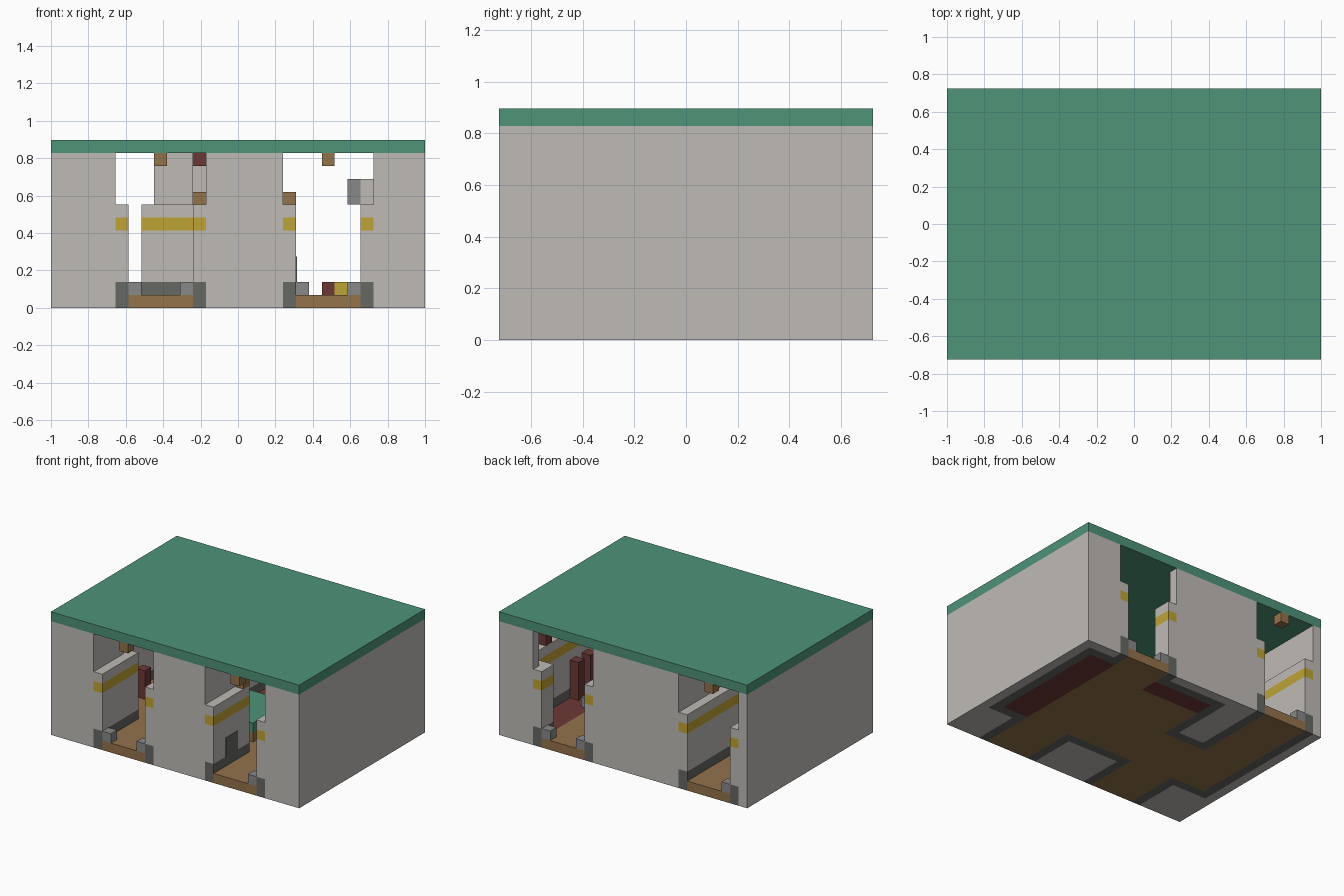
import bpy, bmesh

cube = bpy.data.objects.get("Cube")
if cube:
    bpy.data.objects.remove(cube)

NX, NY = 29, 21          # plan size in grid cells
U = 2 / NX               # cell size


def material(name, rgb):
    lin = [((c / 255 + 0.055) / 1.055) ** 2.4 for c in rgb] + [1]
    m = bpy.data.materials.new(name)
    m.use_nodes = True
    m.diffuse_color = lin
    m.node_tree.nodes["Principled BSDF"].inputs["Base Color"].default_value = lin
    return m


WALL = material("warm grey plaster", (191, 187, 182))
TRIM = material("dark grey trim", (102, 104, 99))
WOOD = material("brown wood", (148, 115, 75))
RUG = material("dark red", (108, 57, 53))
GREEN = material("green", (78, 147, 121))
YELLOW = material("yellow", (190, 163, 54))
METAL = material("grey metal", (137, 137, 137))


def rect(x0, x1, y0, y1):
    return {(x, y) for x in range(max(x0, 0), min(x1, NX))
            for y in range(max(y0, 0), min(y1, NY))}


def slab(name, cells, z0, z1, mat, joined=frozenset()):
    """Extrude a set of plan cells, leaving out sides shared with joined cells."""
    bm = bmesh.new()

    def quad(pts):
        bm.faces.new([bm.verts.new(((x - NX / 2) * U, (y - NY / 2) * U, z * U))
                      for x, y, z in pts])

    for x, y in cells:
        ring = [(x, y), (x + 1, y), (x + 1, y + 1), (x, y + 1)]
        quad([(a, b, z1) for a, b in ring])
        quad([(a, b, z0) for a, b in reversed(ring)])
        sides = [(x, y - 1), (x + 1, y), (x, y + 1), (x - 1, y)]
        for i, near in enumerate(sides):
            if near not in cells and near not in joined:
                (a, b), (c, d) = ring[i], ring[(i + 1) % 4]
                quad([(a, b, z0), (c, d, z0), (c, d, z1), (a, b, z1)])
    bmesh.ops.remove_doubles(bm, verts=bm.verts, dist=0.0001)
    bmesh.ops.dissolve_limit(bm, angle_limit=0.01, verts=bm.verts, edges=bm.edges)
    mesh = bpy.data.meshes.new(name)
    bm.to_mesh(mesh)
    bm.free()
    mesh.materials.append(mat)
    obj = bpy.data.objects.new(name, mesh)
    bpy.context.collection.objects.link(obj)
    return obj


def block(name, x, y, z, mat, w=1, d=1, h=1):
    return slab(name, rect(x, x + w, y, y + d), z, z + h, mat)


# Plan: wall blocks, with a ledge one cell wide around them
blocks = [(0, 5, 0, 5), (12, 18, 0, 5), (25, 29, 0, 5),
          (0, 1, 0, NY), (28, 29, 0, NY),
          (8, 11, 13, NY), (8, 18, 20, NY), (25, 29, 20, NY)]
core, thick = set(), set()
for x0, x1, y0, y1 in blocks:
    core |= rect(x0, x1, y0, y1)
    thick |= rect(x0 - 1, x1 + 1, y0 - 1, y1 + 1)
ledge = thick - core
open_floor = rect(0, NX, 0, NY) - thick
rugs = (rect(24, 27, 6, 19) | rect(12, 19, 17, 19)) - thick

# Shell
slab("walls", core, 0, 12, WALL)
slab("skirting", ledge, 0, 2, TRIM, core)
slab("lower_ledge", ledge, 2, 6, WALL, core)
slab("stripe", ledge, 6, 7, YELLOW, core)
slab("ledge_cap", ledge, 7, 8, WALL, core)
slab("floor", open_floor - rugs, 0, 1, WOOD)
slab("rugs", rugs, 0, 1, RUG)
slab("roof", rect(0, NX, 0, NY), 12, 13, GREEN)

# Door posts on the thresholds
for x, y in [(6, 0), (10, 0), (23, 0), (19, 20), (23, 20), (2, 20)]:
    block("door_post", x, y, 1, METAL)

# Lamps over the doors
for x, y in [(8, 0), (21, 0), (4, 20)]:
    block("door_lamp", x, y, 11, WOOD)

# Table in the middle room
block("table_base", 13, 8, 1, WOOD, 5, 6)
block("table_top", 13, 8, 2, GREEN, 5, 6)

# Seats and small items
for x, y in [(26, 11), (26, 9), (3, 10)]:
    block("seat", x, y, 1, RUG, h=4 if x > 9 else 3)
block("stool", 24, 12, 1, METAL)
block("red_box", 21, 10, 1, RUG)
block("yellow_box", 22, 10, 1, YELLOW)

# Fittings on the ledges and ceiling
block("shelf_box", 11, 16, 8, WOOD)
block("ceiling_box", 11, 16, 11, RUG)
block("shelf_box", 18, 5, 8, WOOD)
block("wall_box", 27, 15, 8, RUG, h=2)
block("wall_bracket", 24, 9, 8, WALL, 4, h=2)
block("bracket_head", 23, 9, 8, METAL, h=2)

# Thin vent plate on the side of the middle front block
vent = block("vent_plate", 19, 2, 2, TRIM, d=2, h=2)
edge = (19 - NX / 2) * U
for v in vent.data.vertices:
    if v.co.x > edge + 0.01:
        v.co.x = edge + 0.005
